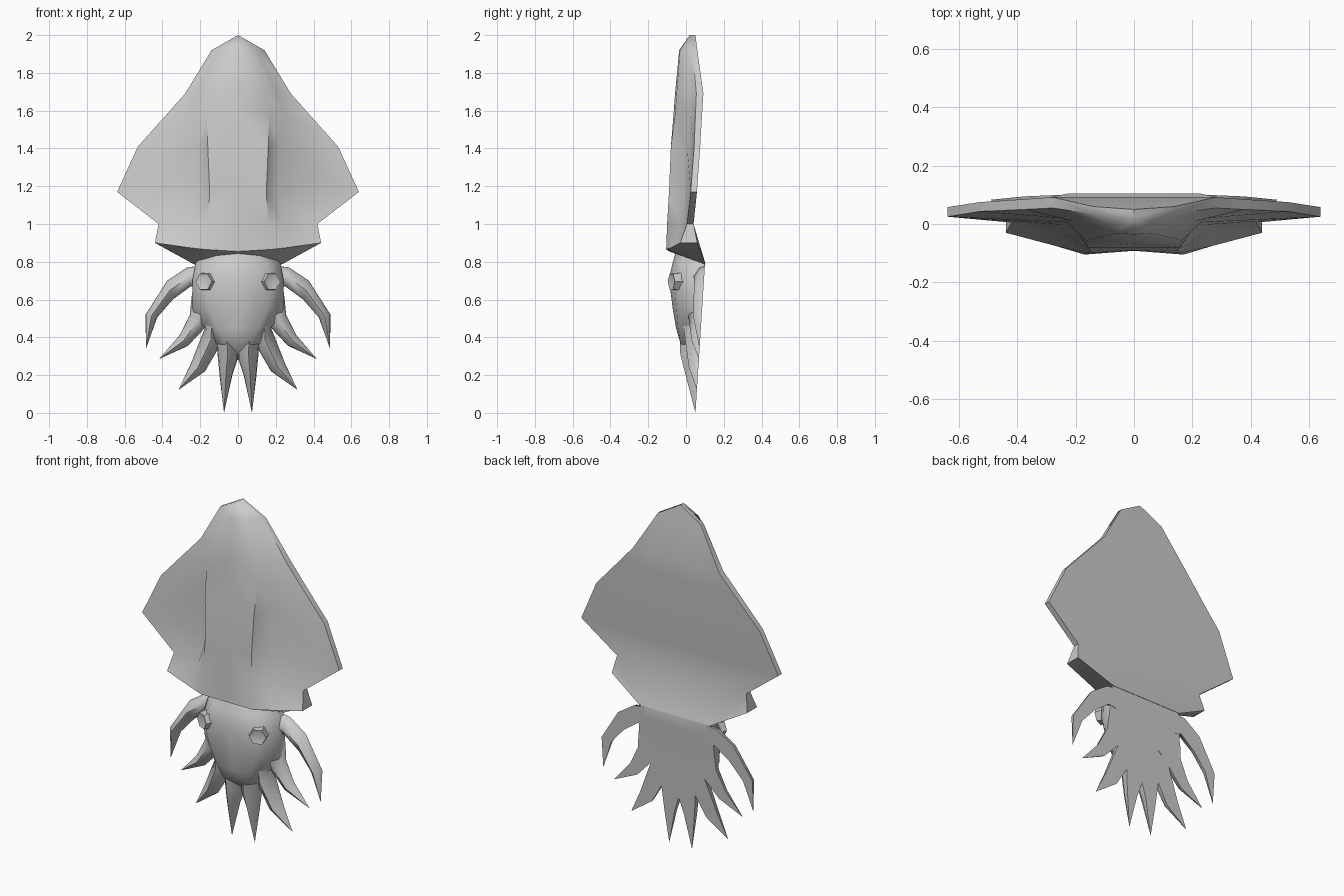
import bpy, bmesh, math
from mathutils import Vector, Matrix

cube = bpy.data.objects.get("Cube")
if cube:
    bpy.data.objects.remove(cube, do_unlink=True)

skin_grey = bpy.data.materials.new("pale_grey")
skin_grey.use_nodes = True
GREY = (0.6, 0.6, 0.6, 1)
skin_grey.diffuse_color = GREY
skin_grey.node_tree.nodes["Principled BSDF"].inputs["Base Color"].default_value = GREY


def loft(name, rings, closed=False, sides=(1, -1), angle=45):
    """Skin rings of points into a mesh, once for each mirrored side."""
    bm = bmesh.new()
    verts = {}

    def vert(p, s):
        key = tuple(round(c, 4) + 0.0 for c in (p[0] * s, p[1], p[2]))
        if key not in verts:
            verts[key] = bm.verts.new(key)
        return verts[key]

    for s in sides:
        for a, b in zip(rings, rings[1:]):
            n = len(a)
            for i in range(n if closed else n - 1):
                j = (i + 1) % n
                corners = list(dict.fromkeys(vert(p, s) for p in (a[i], a[j], b[j], b[i])))
                if len(corners) > 2 and not bm.faces.get(corners):
                    bm.faces.new(corners)
    bmesh.ops.recalc_face_normals(bm, faces=bm.faces)
    mesh = bpy.data.meshes.new(name)
    bm.to_mesh(mesh)
    bm.free()
    mesh.materials.append(skin_grey)
    obj = bpy.data.objects.new(name, mesh)
    bpy.context.collection.objects.link(obj)
    bpy.ops.object.select_all(action='DESELECT')
    obj.select_set(True)
    bpy.context.view_layer.objects.active = obj
    bpy.ops.object.shade_smooth_by_angle(angle=math.radians(angle))
    return obj


# Mantle with side fins: z, centre y, ridge (x, y), ridge foot (x, y), fin edge (x, y), back y
mantle_rows = [
    (2.00, 0.02, (0, 0.02), (0, 0.02), (0, 0.02), 0.05),
    (1.92, -0.036, (0.06, -0.032), (0.1, 0.005), (0.14, 0.035), 0.06),
    (1.69, -0.058, (0.14, -0.05), (0.21, 0.01), (0.28, 0.055), 0.092),
    (1.58, -0.066, (0.165, -0.058), (0.245, 0.02), (0.378, 0.05), 0.085),
    (1.41, -0.08, (0.16, -0.08), (0.215, 0.005), (0.53, 0.043), 0.075),
    (1.17, -0.09, (0.15, -0.09), (0.21, -0.005), (0.64, 0.025), 0.058),
    (1.00, -0.092, (0.16, -0.1), (0.235, -0.035), (0.42, 0.005), 0.04),
]
rings = []
for z, centre, ridge, foot, edge, back in mantle_rows:
    rings.append([(0, centre, z), (*ridge, z), (*foot, z), (*edge, z),
                  (edge[0], back, z), (min(0.23, edge[0] * 0.6), back, z), (0, back, z)])
# Flared rim of the mantle, then the underside closing towards the neck
flare, neck, nape = (0.44, 0.06, 0.9), (0.23, 0.104, 0.785), (0, 0.104, 0.785)
rings.append([(0, -0.09, 0.855), (0.17, -0.105, 0.865), (0.27, -0.075, 0.876),
              (0.44, -0.03, 0.9), flare, neck, nape])
rings.append([nape, neck, neck, flare, flare, neck, nape])
loft("mantle_and_fins", rings)

# Head: z, centre y, cheek (x, y), side (x, y), back y
head_rows = [
    (0.85, -0.055, (0.1, -0.02), (0.19, 0.06), 0.08),
    (0.79, -0.072, (0.15, -0.04), (0.225, 0.05), 0.1),
    (0.71, -0.09, (0.18, -0.065), (0.24, 0.03), 0.093),
    (0.55, -0.07, (0.15, -0.05), (0.245, 0.04), 0.082),
    (0.45, -0.053, (0.11, -0.043), (0.175, 0.03), 0.075),
    (0.37, -0.025, (0.07, -0.03), (0.12, 0.03), 0.072),
    (0.28, 0.066, (0.02, 0.066), (0.03, 0.066), 0.066),
]
loft("head", [[(0, c, z), (*cheek, z), (*side, z), (side[0], back, z), (0, back, z)]
              for z, c, cheek, side, back in head_rows], angle=60)


def arm(name, sections):
    """Tapered arm: flat back, raised front. Section: outer (x, z), inner (x, z), depth."""
    rings = []
    for (xo, zo), (xi, zi), depth in sections:
        ring = []
        for t, d in ((0, 0), (0.05, 0.45), (0.5, 1), (0.95, 0.45), (1, 0)):
            x, z = xo + (xi - xo) * t, zo + (zi - zo) * t
            ring.append((x, 0.05 + 0.064 * z - depth * d, z))
        rings.append(ring)
    for side, s in (("left", 1), ("right", -1)):
        loft(side + "_" + name, rings, closed=True, sides=(s,), angle=65)


arm("feeding_tentacle", [((0.2, 0.78), (0.2, 0.66), 0.06), ((0.27, 0.77), (0.25, 0.67), 0.055),
                         ((0.375, 0.7), (0.345, 0.6), 0.05), ((0.49, 0.52), (0.428, 0.505), 0.045),
                         ((0.487, 0.34), (0.487, 0.34), 0)])
arm("outer_arm", [((0.245, 0.62), (0.1, 0.52), 0.08), ((0.255, 0.52), (0.175, 0.45), 0.065),
                  ((0.31, 0.41), (0.265, 0.355), 0.045), ((0.418, 0.285), (0.418, 0.285), 0)])
arm("middle_arm", [((0.2, 0.52), (0.08, 0.48), 0.1), ((0.175, 0.45), (0.11, 0.33), 0.08),
                   ((0.25, 0.26), (0.175, 0.22), 0.05), ((0.315, 0.122), (0.315, 0.122), 0)])
arm("front_arm", [((0.13, 0.5), (0, 0.5), 0.12), ((0.11, 0.33), (0, 0.29), 0.1),
                  ((0.098, 0.2), (0.03, 0.2), 0.065), ((0.074, 0), (0.074, 0), 0)])

# Six-sided eye cups: (radius, height) from the outer wall over the rim into the hollow
cup = [(0.053, -0.03), (0.047, 0.014), (0, 0.001)]
for side, s in (("left", 1), ("right", -1)):
    eye = loft(side + "_eye", [[(r * math.cos(k * math.pi / 3), r * math.sin(k * math.pi / 3), h)
                                for k in range(6)] for r, h in cup],
               closed=True, sides=(1,))
    facing = Vector((0.45 * s, -1, 0)).to_track_quat('Z', 'Y').to_matrix().to_4x4()
    eye.matrix_world = Matrix.Translation((0.176 * s, -0.065, 0.695)) @ facing
